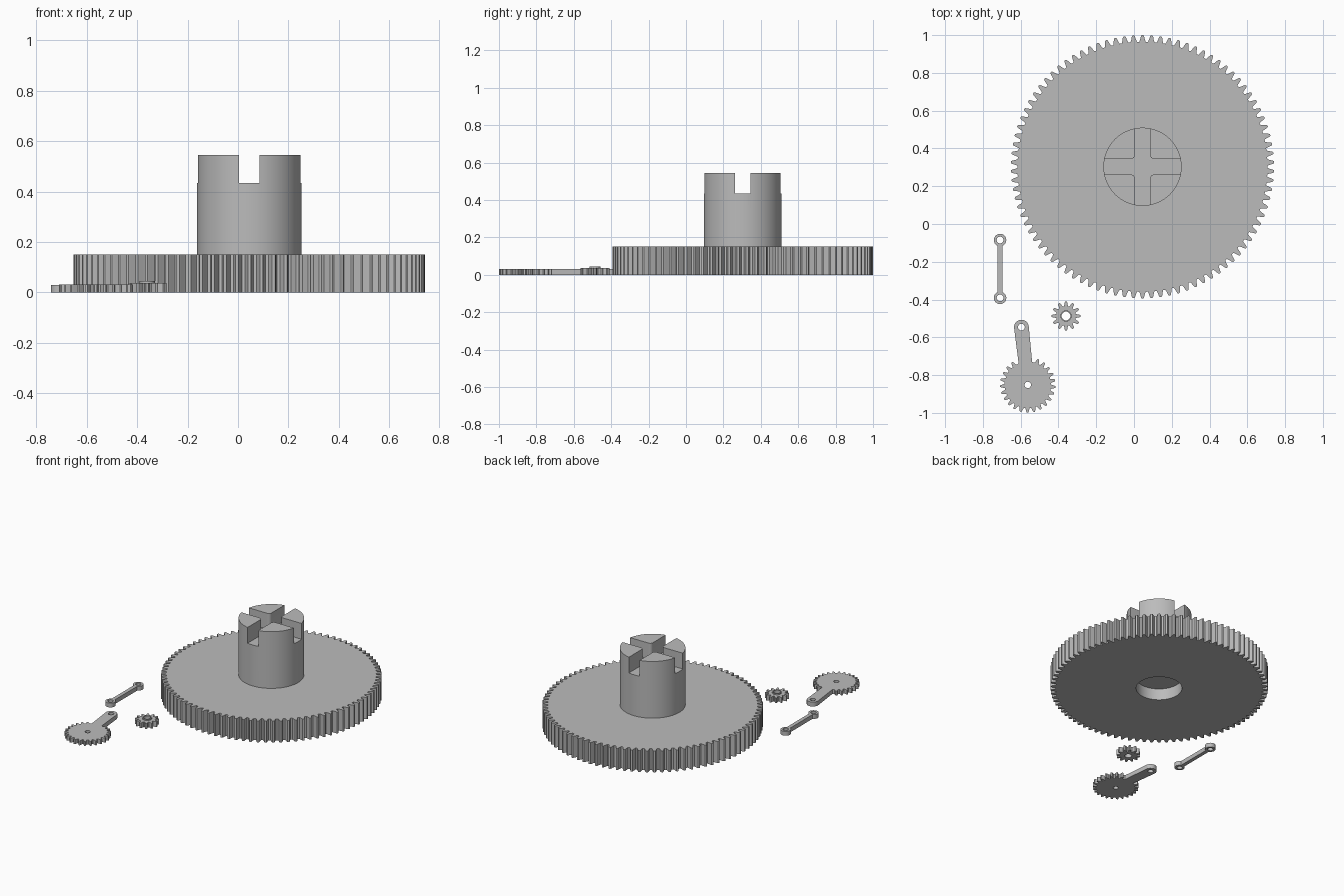
import bpy, bmesh, math
from math import sin, cos, pi, radians

if "Cube" in bpy.data.objects:
    bpy.data.objects.remove(bpy.data.objects["Cube"])

grey = bpy.data.materials.new("plain grey")
grey.diffuse_color = (0.5, 0.5, 0.5, 1)
grey.use_nodes = True
grey.node_tree.nodes["Principled BSDF"].inputs["Base Color"].default_value = grey.diffuse_color


def arc(cx, cy, r, a0, a1, n):
    """Points along an arc, angles in degrees."""
    return [(cx + r * cos(radians(a0 + (a1 - a0) * i / n)),
             cy + r * sin(radians(a0 + (a1 - a0) * i / n))) for i in range(n + 1)]


def circle(cx, cy, r, n=32):
    return arc(cx, cy, r, 0, 360, n)[:-1]


def tooth_points(r, depth, count, indices, phase=90):
    """Rounded trapezoid teeth around the origin."""
    shape = [(-.37, 1), (-.27, .65), (-.2, .3), (-.13, .06), (-.05, 0),
             (.05, 0), (.13, .06), (.2, .3), (.27, .65), (.37, 1)]
    pts = []
    for k in indices:
        for f, d in shape:
            a = radians(phase) + 2 * pi * (k + f) / count
            pts.append(((r - depth * d) * cos(a), (r - depth * d) * sin(a)))
    return pts


def plate(name, outlines, z0, z1, centre=(0, 0)):
    """Extruded flat profile; inner outlines become holes."""
    cu = bpy.data.curves.new(name, 'CURVE')
    cu.dimensions, cu.fill_mode = '2D', 'BOTH'
    cu.extrude = (z1 - z0) / 2
    for pts in outlines:
        sp = cu.splines.new('POLY')
        sp.points.add(len(pts) - 1)
        for p, (x, y) in zip(sp.points, pts):
            p.co = (x, y, 0, 1)
        sp.use_cyclic_u = True
    ob = bpy.data.objects.new(name, cu)
    ob.location = (centre[0], centre[1], (z0 + z1) / 2)
    bpy.context.collection.objects.link(ob)
    bpy.ops.object.select_all(action='DESELECT')
    ob.select_set(True)
    bpy.context.view_layer.objects.active = ob
    bpy.ops.object.convert(target='MESH')
    ob = bpy.context.view_layer.objects.active
    bm = bmesh.new()
    bm.from_mesh(ob.data)
    bmesh.ops.remove_doubles(bm, verts=bm.verts, dist=1e-5)
    bmesh.ops.recalc_face_normals(bm, faces=bm.faces)
    bm.to_mesh(ob.data)
    bm.free()
    ob.data.materials.clear()
    ob.data.materials.append(grey)
    return ob


def cut(ob, cutter):
    mod = ob.modifiers.new("cut", 'BOOLEAN')
    mod.operation, mod.solver, mod.object = 'DIFFERENCE', 'EXACT', cutter
    bpy.context.view_layer.objects.active = ob
    bpy.ops.object.modifier_apply(modifier=mod.name)
    bpy.data.objects.remove(cutter)


def smooth(ob, angle=25):
    bpy.ops.object.select_all(action='DESELECT')
    ob.select_set(True)
    bpy.context.view_layer.objects.active = ob
    bpy.ops.object.shade_smooth_by_angle(angle=radians(angle))


# Large gear with a round blind recess underneath
main = (0.045, 0.303)
gear = plate("large_gear", [tooth_points(0.697, 0.035, 90, range(90))], 0, 0.15, main)
cut(gear, plate("recess_cutter", [circle(0, 0, 0.147, 64)], -0.05, 0.08, main))
smooth(gear)

# Hub with a cross-shaped slot, rounded at the inner corners
hub = plate("hub", [circle(0, 0, 0.207, 96)], 0.14, 0.545, main)
h, f = 0.041, 0.02
cross = []
for q in range(4):
    c, s = (1, 0, -1, 0)[q], (0, 1, 0, -1)[q]
    quarter = [(0.3, h)] + arc(h + f, h + f, f, 270, 180, 6) + [(h, 0.3)]
    cross += [(x * c - y * s, x * s + y * c) for x, y in quarter]
cut(hub, plate("slot_cutter", [cross], 0.435, 0.6, main))
smooth(hub)

# Small pinion with a raised collar around its bore
pin = (-0.36, -0.487)
smooth(plate("pinion", [tooth_points(0.077, 0.024, 12, range(12)),
                        circle(0, 0, 0.023)], 0, 0.037, pin))
smooth(plate("pinion_collar", [circle(0, 0, 0.03), circle(0, 0, 0.023)], 0.03, 0.045, pin))

# Gear with a crank arm; three teeth give way to the arm
ax, ay = -0.034, 0.306
lean = math.degrees(math.atan2(ay, ax))
body = tooth_points(0.147, 0.024, 25, range(2, 24), lean)
u = radians(lean)
for side in (-1, 1):
    # arm root, then the rounded arm end between the two sides
    body.append((0.118 * cos(u) - side * 0.036 * sin(-u) * -1,
                 0.118 * sin(u) + side * 0.036 * cos(u)))
    if side == -1:
        body += arc(ax, ay, 0.039, lean - 90, lean + 90, 20)
smooth(plate("crank_gear", [body, circle(0, 0, 0.017, 24), circle(ax, ay, 0.018, 24)],
             0, 0.031, (-0.562, -0.852)))

# Connecting link with an eye at each end
half, w, r = 0.153, 0.013, 0.033
t = math.degrees(math.asin(w / r))
link = arc(0, half, r, -90 + t, 270 - t, 28) + arc(0, -half, r, 90 + t, 450 - t, 28)
smooth(plate("link", [link, circle(0, half, 0.018, 24), circle(0, -half, 0.018, 24)],
             0, 0.03, (-0.709, -0.238)))
